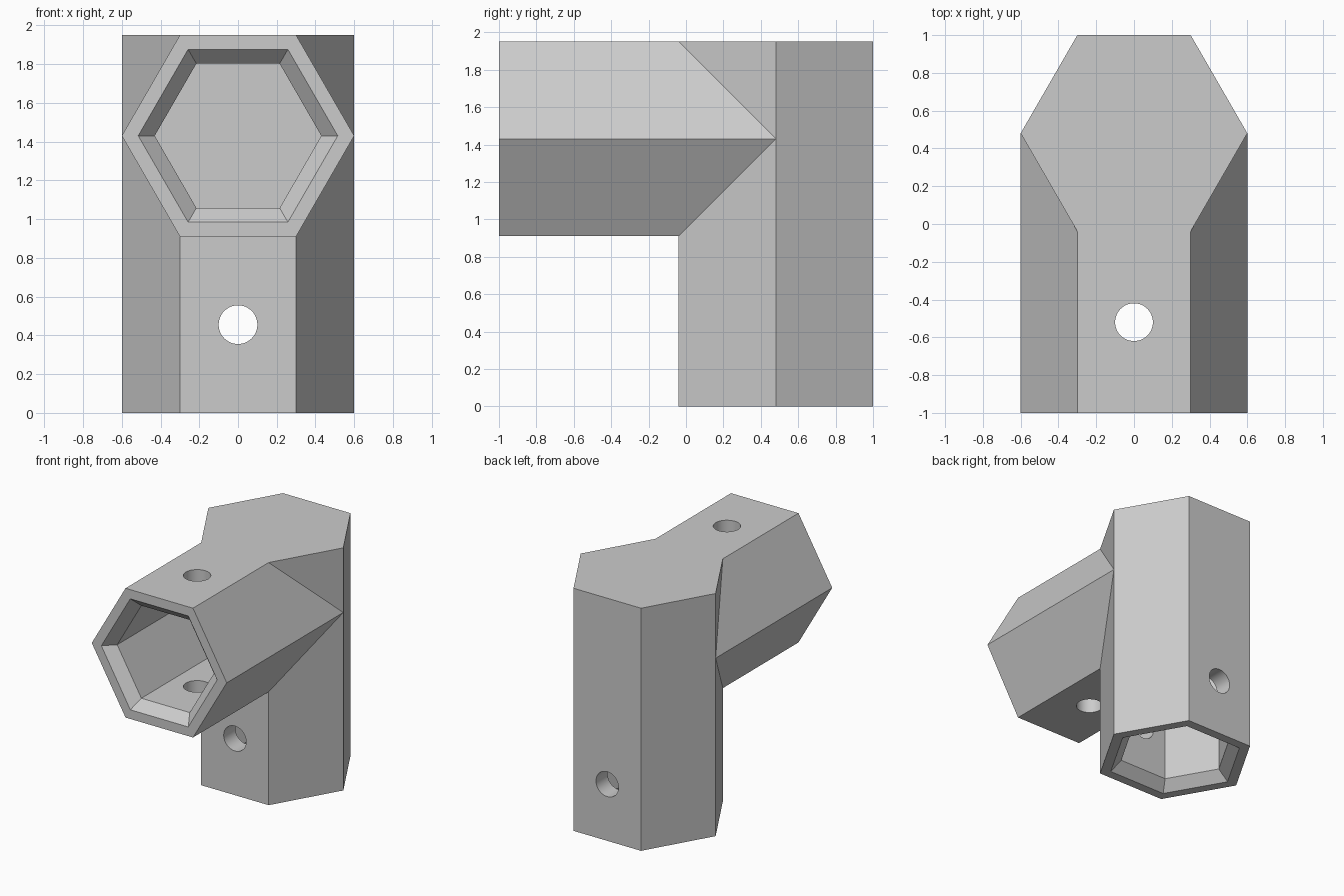
import bpy, bmesh
from math import cos, sin, pi, radians

cube = bpy.data.objects.get("Cube")
if cube:
    bpy.data.objects.remove(cube, do_unlink=True)

R = 0.6                    # hexagon corner radius
A = R * cos(pi / 6)        # hexagon flat radius
CY, CZ = 1 - A, 1.95 - A   # centre lines of the two arms

grey = bpy.data.materials.new("plain grey")
grey.use_nodes = True
colour = (0.6, 0.6, 0.6, 1)
grey.diffuse_color = colour
grey.node_tree.nodes["Principled BSDF"].inputs["Base Color"].default_value = colour


# Placement of a ring point: u, v across the arm, t inward from its mouth
def upright(u, v, t):
    return (u, CY + v, t)


def forward(u, v, t):
    return (u, t - 1, CZ + v)


def loft(name, place, rings, sides=6, v0=0):
    """Closed solid through rings of (t, radius)."""
    bm = bmesh.new()
    loops = [[bm.verts.new(place(r * cos(2 * pi * i / sides), v0 + r * sin(2 * pi * i / sides), t))
              for i in range(sides)] for t, r in rings]
    for a, b in zip(loops, loops[1:]):
        for i in range(sides):
            j = (i + 1) % sides
            bm.faces.new((a[i], a[j], b[j], b[i]))
    bm.faces.new(loops[0])
    bm.faces.new(loops[-1])
    bmesh.ops.recalc_face_normals(bm, faces=bm.faces)
    mesh = bpy.data.meshes.new(name)
    bm.to_mesh(mesh)
    bm.free()
    mesh.materials.append(grey)
    ob = bpy.data.objects.new(name, mesh)
    bpy.context.collection.objects.link(ob)
    return ob


def combine(target, other, operation):
    mod = target.modifiers.new(operation.lower(), 'BOOLEAN')
    mod.operation = operation
    mod.solver = 'EXACT'
    mod.object = other
    bpy.context.view_layer.objects.active = target
    bpy.ops.object.modifier_apply(modifier=mod.name)
    bpy.data.objects.remove(other, do_unlink=True)


# Two hexagonal arms joined at the corner
body = loft("elbow_connector", upright, [(0, R), (1.95, R)])
combine(body, loft("front_arm", forward, [(0, R), (1 + CY, R)]), 'UNION')

# Sockets with a tapered mouth
for place, depth in ((upright, CZ - A), (forward, CY - A + 1)):
    socket = loft("socket_cutter", place,
                  [(-0.1, 0.515), (0, 0.515), (0.08, 0.43), (depth, 0.43)])
    combine(body, socket, 'DIFFERENCE')

# Screw holes through the middle of each socket
hole_z = (CZ - A) / 2
hole_y = (CY - A - 1) / 2
combine(body, loft("lower_hole_cutter", forward, [(0.5, 0.1), (2.2, 0.1)], 48, hole_z - CZ), 'DIFFERENCE')
combine(body, loft("front_hole_cutter", upright, [(0.7, 0.1), (2.2, 0.1)], 48, hole_y - CY), 'DIFFERENCE')

# Smooth the round holes, keep the flat sides crisp
bpy.ops.object.select_all(action='DESELECT')
body.select_set(True)
bpy.context.view_layer.objects.active = body
bpy.ops.object.shade_smooth_by_angle(angle=radians(25))
